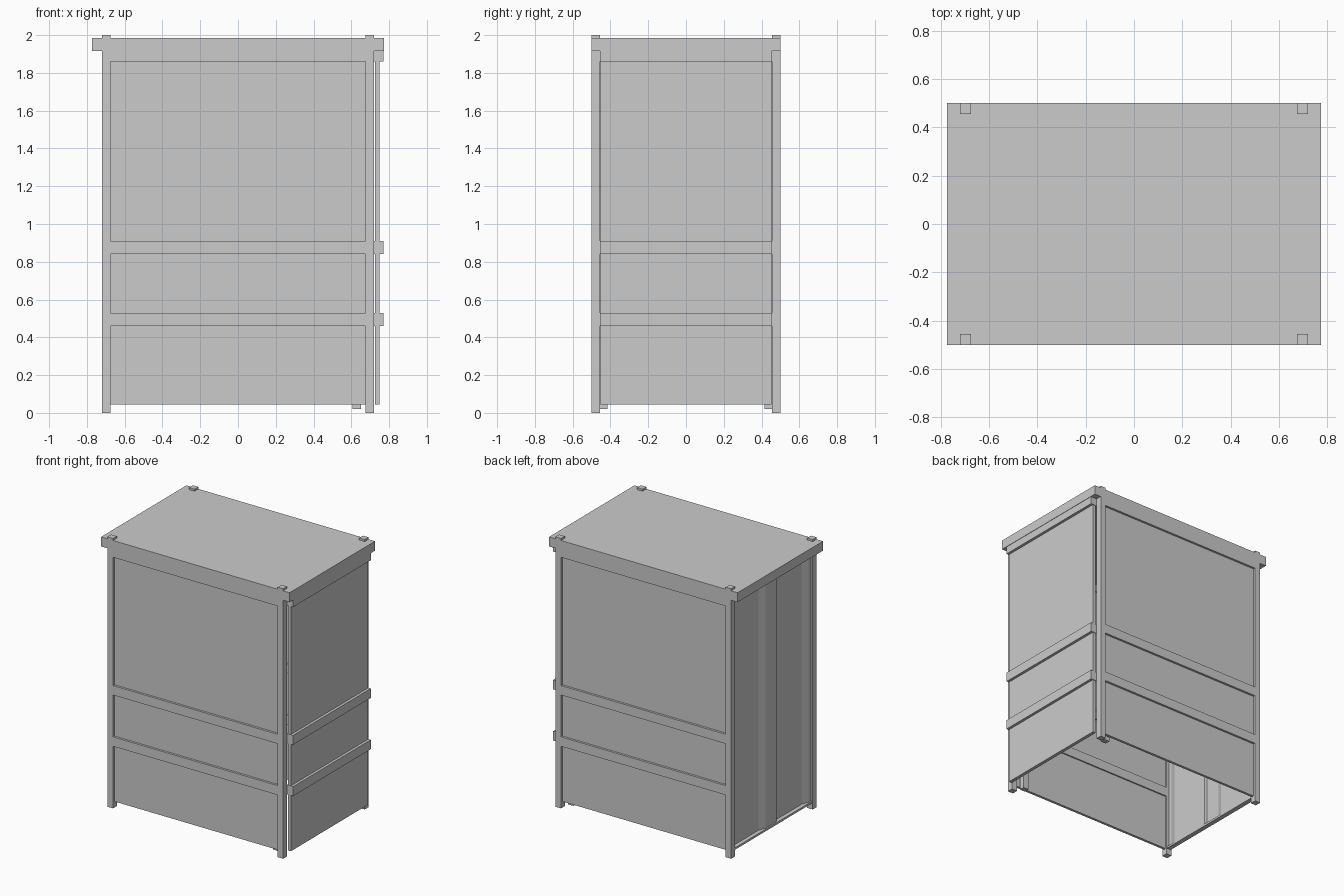
import bpy
import bmesh

cube = bpy.data.objects.get("Cube")
if cube:
    bpy.data.objects.remove(cube, do_unlink=True)

grey = bpy.data.materials.new("light_grey")
grey.use_nodes = True
tone = (0.6, 0.6, 0.6, 1)
grey.diffuse_color = tone
grey.node_tree.nodes["Principled BSDF"].inputs["Base Color"].default_value = tone


def add_object(name, bm):
    mesh = bpy.data.meshes.new(name)
    bmesh.ops.recalc_face_normals(bm, faces=bm.faces)
    bm.to_mesh(mesh)
    bm.free()
    mesh.materials.append(grey)
    obj = bpy.data.objects.new(name, mesh)
    bpy.context.collection.objects.link(obj)
    return obj


def box(name, xs, ys, zs):
    """Box between pairs of limits on each axis."""
    bm = bmesh.new()
    bmesh.ops.create_cube(bm, size=1)
    for v in bm.verts:
        for axis, (a, b) in enumerate((xs, ys, zs)):
            v.co[axis] = a if v.co[axis] < 0 else b
    return add_object(name, bm)


BOTTOM, ROOF, ROOF_TOP = 0.045, 1.915, 1.985
POST_IN, POST_OUT = 0.675, 0.72
DEPTH_IN, DEPTH_OUT = 0.455, 0.5
rail_heights = {"lower": (0.46, 0.53), "middle": (0.84, 0.91), "upper": (1.86, ROOF)}

# Roof slab
box("roof", (-0.773, 0.773), (-DEPTH_OUT, DEPTH_OUT), (ROOF, ROOF_TOP))

# Corner posts, passing through the roof
for sx, x_side in ((1, "left"), (-1, "right")):
    for sy, y_side in ((-1, "front"), (1, "back")):
        box(f"{y_side}_{x_side}_post",
            sorted((sx * POST_IN, sx * POST_OUT)),
            sorted((sy * DEPTH_IN, sy * DEPTH_OUT)), (0, 2))

# Front and back walls with flush rails
for s, side in ((-1, "front"), (1, "back")):
    box(f"{side}_panel", (-POST_IN, POST_IN), sorted((s * 0.465, s * 0.484)), (BOTTOM, ROOF))
    for level, zs in rail_heights.items():
        box(f"{side}_{level}_rail", (-POST_IN, POST_IN),
            sorted((s * DEPTH_IN, s * DEPTH_OUT)), zs)
    # Inner supports beside the closed end
    box(f"{side}_inner_support", (0.605, 0.65), sorted((s * 0.415, s * DEPTH_IN)), (0.02, ROOF))

# Closed end wall, mounted outside the posts
box("end_panel", (0.725, 0.75), (-0.452, 0.452), (BOTTOM, ROOF))
for level, zs in rail_heights.items():
    box(f"end_{level}_rail", (POST_OUT, 0.77), (-DEPTH_IN, DEPTH_IN), zs)

# Folded sheet across the other end, with a low sill
inner, outer = -0.682, -0.702
path = [(inner, DEPTH_IN), (inner, 0.13), (outer, 0.075), (outer, -0.05),
        (inner, -0.055), (inner, -0.375), (outer, -0.43), (outer, -DEPTH_IN)]
bm = bmesh.new()
low = [bm.verts.new((x, y, BOTTOM)) for x, y in path]
high = [bm.verts.new((x, y, ROOF)) for x, y in path]
for i in range(len(path) - 1):
    bm.faces.new((low[i], low[i + 1], high[i + 1], high[i]))
sheet = add_object("folded_sheet", bm)
thick = sheet.modifiers.new("thickness", "SOLIDIFY")
thick.thickness = 0.006
thick.offset = 0
box("sheet_sill", (-0.715, -0.68), (-DEPTH_IN, DEPTH_IN), (BOTTOM, 0.06))
